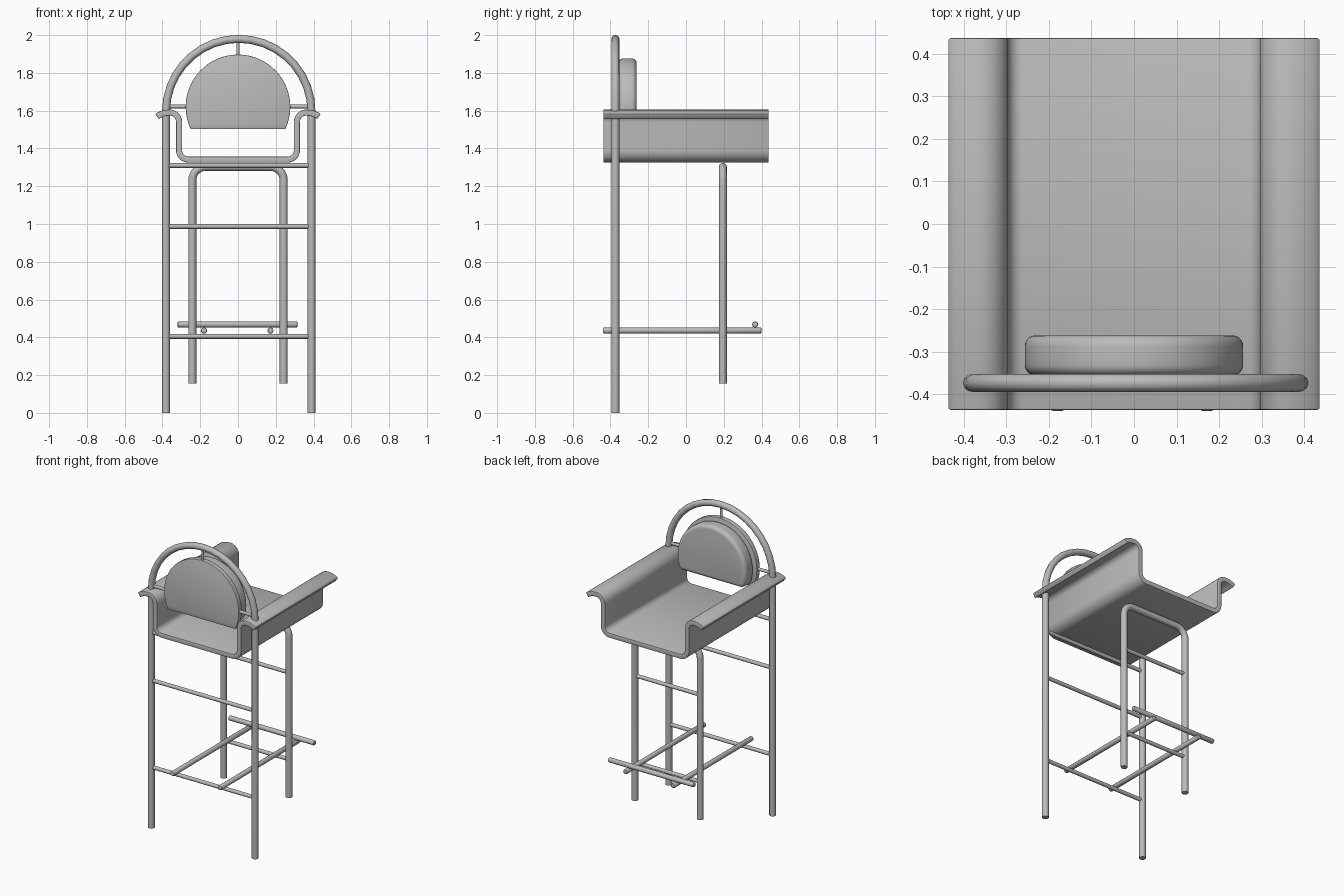
import bpy, bmesh
from math import sin, cos, radians, pi, asin
from mathutils import Vector, Matrix

cube = bpy.data.objects.get("Cube")
if cube:
    bpy.data.objects.remove(cube)

grey = bpy.data.materials.new("plain grey")
grey.use_nodes = True
grey.diffuse_color = (0.5, 0.5, 0.5, 1)
for node in grey.node_tree.nodes:
    if node.type == 'BSDF_PRINCIPLED':
        node.inputs["Base Color"].default_value = grey.diffuse_color


def arc(cx, cz, r, start, end, steps):
    angles = [radians(start + (end - start) * i / steps) for i in range(steps + 1)]
    return [(cx + r * cos(a), cz + r * sin(a)) for a in angles]


def finish(name, data, bevel=0, thickness=0, segments=2):
    """Link the part, apply its modifiers and smooth its rounded faces."""
    ob = bpy.data.objects.new(name, data)
    bpy.context.scene.collection.objects.link(ob)
    if thickness:
        mod = ob.modifiers.new("thickness", 'SOLIDIFY')
        mod.thickness, mod.offset, mod.use_even_offset = thickness, 0, True
    if bevel:
        mod = ob.modifiers.new("rounded edge", 'BEVEL')
        mod.width, mod.segments = bevel, segments
        mod.limit_method, mod.angle_limit = 'ANGLE', radians(50)
    bpy.ops.object.select_all(action='DESELECT')
    ob.select_set(True)
    bpy.context.view_layer.objects.active = ob
    bpy.ops.object.convert(target='MESH')
    ob = bpy.context.view_layer.objects.active
    ob.data.materials.clear()
    ob.data.materials.append(grey)
    bpy.ops.object.shade_smooth_by_angle(angle=radians(40))
    return ob


def bent_tube(name, path, y, radius):
    curve = bpy.data.curves.new(name, 'CURVE')
    curve.dimensions = '3D'
    curve.bevel_depth, curve.bevel_resolution = radius, 4
    curve.use_fill_caps = True
    spline = curve.splines.new('POLY')
    spline.points.add(len(path) - 1)
    for point, (x, z) in zip(spline.points, path):
        point.co = (x, y, z, 1)
    return finish(name, curve)


def rod(name, start, end, radius, bevel=0):
    a, b = Vector(start), Vector(end)
    turn = (b - a).to_track_quat('Z', 'Y').to_matrix().to_4x4()
    bm = bmesh.new()
    bmesh.ops.create_cone(bm, cap_ends=True, segments=16, radius1=radius, radius2=radius,
                          depth=(b - a).length, matrix=Matrix.Translation((a + b) / 2) @ turn)
    mesh = bpy.data.meshes.new(name)
    bm.to_mesh(mesh)
    bm.free()
    return finish(name, mesh, bevel)


def extrude_profile(name, points, y0, y1, closed, **options):
    bm = bmesh.new()
    verts = [bm.verts.new((x, y0, z)) for x, z in points]
    if closed:
        source = [bm.faces.new(verts)]
    else:
        source = [bm.edges.new(pair) for pair in zip(verts, verts[1:])]
    out = bmesh.ops.extrude_face_region(bm, geom=source, use_keep_orig=True) if closed \
        else bmesh.ops.extrude_edge_only(bm, edges=source)
    moved = [g for g in out["geom"] if isinstance(g, bmesh.types.BMVert)]
    bmesh.ops.translate(bm, verts=moved, vec=(0, y1 - y0, 0))
    bmesh.ops.recalc_face_normals(bm, faces=bm.faces)
    mesh = bpy.data.meshes.new(name)
    bm.to_mesh(mesh)
    bm.free()
    return finish(name, mesh, **options)


BACK, FRONT = -0.374, 0.195

# Tall arched frame and its crossbars
arch = arc(0.004, 1.595, 0.385, 180, 0, 18)
bent_tube("arched_back_frame", [(arch[0][0], 0)] + arch + [(arch[-1][0], 0)], BACK, 0.021)
for label, z in (("lower", 0.405), ("middle", 0.987), ("upper", 1.31)):
    rod(label + "_back_crossbar", (-0.37, BACK, z), (0.378, BACK, z), 0.0125)

# Short legs joined under the seat
bend = arc(-0.172, 1.232, 0.07, 180, 90, 8)
bend += [(-x, z) for x, z in reversed(bend)]
bent_tube("front_leg_frame", [(bend[0][0], 0.155)] + bend + [(bend[-1][0], 0.155)], FRONT, 0.021)
for label, z in (("lower", 0.405), ("middle", 0.987)):
    rod(label + "_front_crossbar", (-0.24, FRONT, z), (0.24, FRONT, z), 0.0125)

# Footrest
for side, x in (("right", -0.18), ("left", 0.172)):
    rod(side + "_footrest_rail", (x, -0.44, 0.436), (x, 0.4, 0.436), 0.016, 0.006)
rod("footrest_bar", (-0.32, 0.366, 0.468), (0.315, 0.366, 0.468), 0.016, 0.006)

# Seat shell with rolled arms
half = [(-0.429, 1.569), (-0.415, 1.578), (-0.39, 1.587)]
half += arc(-0.362, 1.54, 0.05, 90, 0, 8) + arc(-0.262, 1.391, 0.05, 180, 270, 8)
shell = half + [(-x, z) for x, z in reversed(half)]
extrude_profile("seat_shell", shell, -0.437, 0.437, False, thickness=0.032, bevel=0.004)


# Backrest plate and cushion, discs cut flat at the bottom
def cut_disc(radius, bottom, centre=1.62):
    dip = asin((centre - bottom) / radius) * 180 / pi
    return arc(0, centre, radius, -dip, 180 + dip, 40)


extrude_profile("backrest_plate", cut_disc(0.277, 1.503), -0.388, -0.355, True, bevel=0.003)
extrude_profile("backrest_cushion", cut_disc(0.257, 1.52), -0.356, -0.262, True,
                bevel=0.026, segments=5)

# Pins holding the backrest in the arch
rod("top_pin", (0, BACK, 1.88), (0, BACK, 1.975), 0.008)
for side, s in (("right", -1), ("left", 1)):
    rod(side + "_pin", (s * 0.26, BACK, 1.622), (s * 0.38, BACK, 1.622), 0.01)
